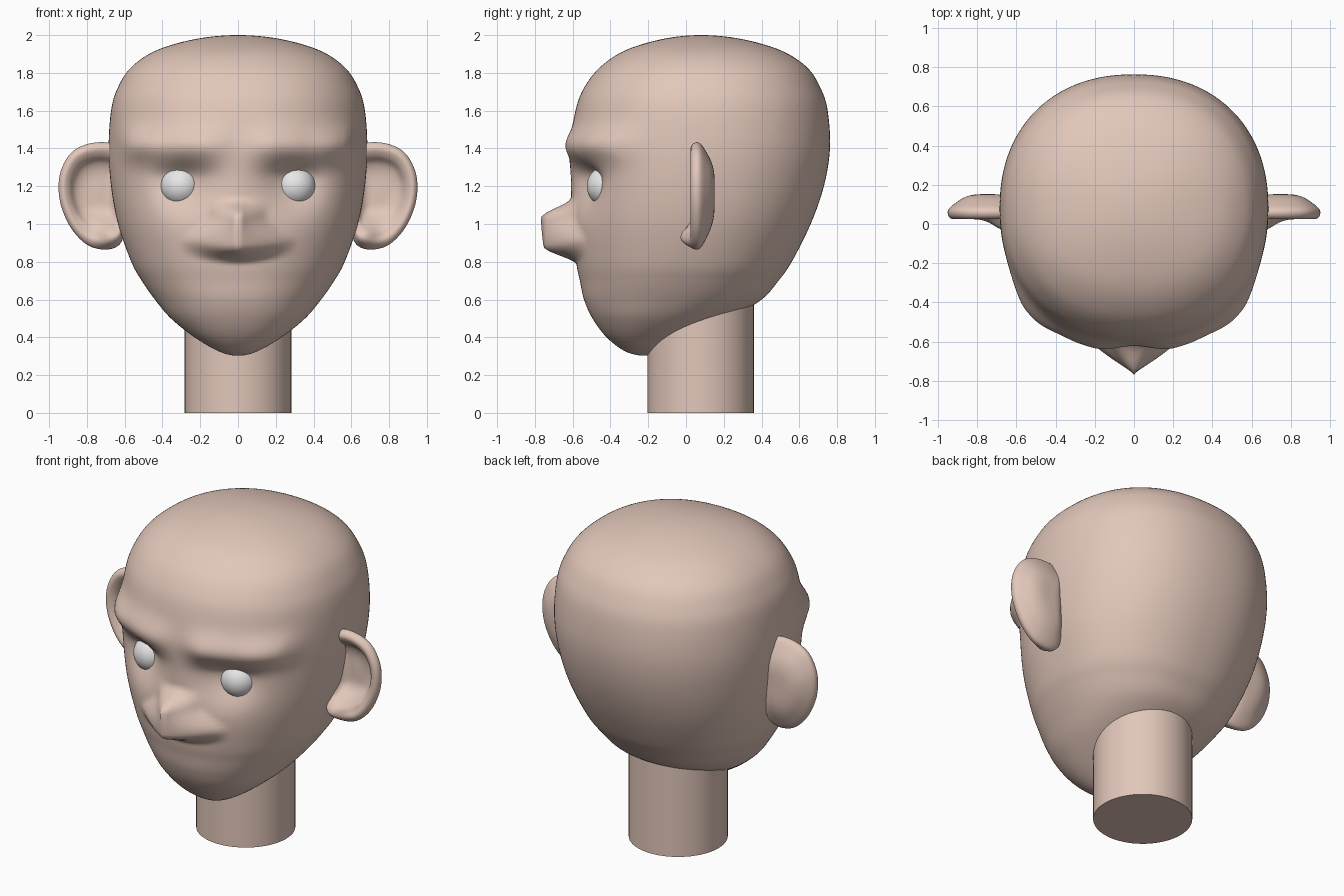
import bpy, bmesh, math

if "Cube" in bpy.data.objects:
    bpy.data.objects.remove(bpy.data.objects["Cube"])


def material(name, rgb):
    m = bpy.data.materials.new(name)
    m.diffuse_color = (*rgb, 1)
    m.use_nodes = True
    m.node_tree.nodes["Principled BSDF"].inputs["Base Color"].default_value = m.diffuse_color
    return m


SKIN = material("skin", (0.76, 0.57, 0.49))
WHITE = material("eye white", (0.80, 0.80, 0.80))


def step(a, b, v):
    t = max(0.0, min(1.0, (v - a) / (b - a)))
    return t * t * (3 - 2 * t)


def bell(v, centre, width):
    return math.exp(-((v - centre) / width) ** 2)


def spline(p0, p1, p2, p3, t):
    return [0.5 * (2 * b + (c - a) * t + (2 * a - 5 * b + 4 * c - d) * t * t
                   + (3 * b - a - 3 * c + d) * t ** 3)
            for a, b, c, d in zip(p0, p1, p2, p3)]


def loft(name, rings, mat, mirror=False):
    """Skin a list of closed rings, merging the collapsed end rings."""
    bm = bmesh.new()
    rows = [[bm.verts.new(p) for p in ring] for ring in rings]
    n = len(rows[0])
    for a, b in zip(rows, rows[1:]):
        for i in range(n):
            j = (i + 1) % n
            bm.faces.new((a[i], a[j], b[j], b[i]))
    bmesh.ops.remove_doubles(bm, verts=bm.verts[:], dist=1e-5)
    bmesh.ops.recalc_face_normals(bm, faces=bm.faces[:])
    me = bpy.data.meshes.new(name)
    bm.to_mesh(me)
    bm.free()
    ob = bpy.data.objects.new(name, me)
    bpy.context.collection.objects.link(ob)
    finish(ob, mat, mirror)


def finish(ob, mat, mirror=False):
    ob.data.materials.append(mat)
    for p in ob.data.polygons:
        p.use_smooth = len(p.vertices) <= 4
    if mirror:
        ob.modifiers.new("mirror", 'MIRROR').use_mirror_merge = False


# Head sections: height, half width, front y, back y, y of widest point
HEAD = [
    (0.303, 0.00, -0.22, -0.22, -0.22),
    (0.325, 0.10, -0.32, -0.15, -0.22),
    (0.40, 0.23, -0.42, 0.01, -0.20),
    (0.50, 0.355, -0.495, 0.23, -0.13),
    (0.60, 0.44, -0.54, 0.40, -0.06),
    (0.70, 0.51, -0.562, 0.49, -0.02),
    (0.80, 0.565, -0.582, 0.56, 0.01),
    (1.00, 0.635, -0.605, 0.66, 0.04),
    (1.20, 0.672, -0.612, 0.73, 0.06),
    (1.40, 0.685, -0.612, 0.762, 0.08),
    (1.60, 0.672, -0.585, 0.75, 0.08),
    (1.72, 0.637, -0.54, 0.712, 0.08),
    (1.83, 0.565, -0.455, 0.64, 0.08),
    (1.92, 0.43, -0.32, 0.50, 0.08),
    (1.98, 0.22, -0.12, 0.29, 0.08),
    (2.00, 0.00, 0.08, 0.08, 0.08),
]


def face_offset(x, z):
    """How far the face is pushed forward at (x, z)."""
    x = abs(x)
    brow = 0.01 + 0.035 * step(0, 0.2, x) + 0.03 * step(0.35, 0.54, x)
    brow *= (1 - step(0.56, 0.67, x)) * bell(z, 1.42, 0.085)
    socket = 0.10 * bell(x, 0.29, 0.16) * bell(z, 1.24, 0.085 if z > 1.24 else 0.16)
    zz = z - 0.6 * x * x
    half = 0.15 + 0.16 * (1 - step(0.90, 1.05, z))
    nose = 0.162 * max(0, 1 - x / half) ** 1.1
    nose *= step(0.785, 0.88, zz) * (1 - step(1.03, 1.14, z))
    return brow - socket + nose


def head_ring(z, w, yf, yb, yc, n=176, power=2 / 2.2):
    ring = []
    for i in range(n):
        a = 2 * math.pi * i / n
        c, s = math.cos(a), math.sin(a)
        x = w * math.copysign(abs(c) ** power, c)
        d = abs(s) ** power
        y = yc + d * ((yb - yc) if s > 0 else (yf - yc))
        if y < yc:
            y -= face_offset(x, z) * step(0, 0.3, yc - y)
        ring.append((x, y, z))
    return ring


def across(row):  # reflected section, so the poles are rounded
    z, w, yf, yb, yc = row
    return (z, -w, yb, yf, yc)


keys = [across(HEAD[1])] + HEAD + [across(HEAD[-2])]
rings = []
for k in range(1, len(keys) - 2):
    for s in range(10):
        rings.append(head_ring(*spline(*keys[k - 1:k + 3], s / 10)))
rings.append(head_ring(*HEAD[-1]))
loft("head", rings, SKIN)

# Ears: outline in x, z, shrunk towards the centre along a cupped profile
OUTLINE = [(0.60, 1.39), (0.68, 1.43), (0.79, 1.425), (0.88, 1.38), (0.935, 1.29),
           (0.95, 1.19), (0.932, 1.08), (0.875, 0.965), (0.79, 0.885), (0.69, 0.865),
           (0.62, 0.90), (0.60, 1.0), (0.60, 1.2)]
PROFILE = [(0, 0.105), (0.35, 0.105), (0.58, 0.085), (0.72, 0.045), (0.86, 0.025),
           (0.96, 0.035), (1.0, 0.058), (0.96, 0.08), (0.82, 0.105), (0.6, 0.135),
           (0.35, 0.15), (0, 0.152)]
m = len(OUTLINE)
edge = [spline(*[OUTLINE[(k + o) % m] for o in (-1, 0, 1, 2)], s / 6)
        for k in range(m) for s in range(6)]
CX, CZ = 0.74, 1.17
curve = [PROFILE[0]] + PROFILE + [PROFILE[-1]]
ear = []
for k in range(1, len(curve) - 2):
    for s in range(4):
        r, y0 = spline(*curve[k - 1:k + 3], s / 4)
        r = 0 if k == 1 and s == 0 else r
        front = k < 7
        ring = []
        for ex, ez in edge:
            x, z, y = CX + r * (ex - CX), CZ + r * (ez - CZ), y0
            if front:  # filled lower bowl and forward lobe
                y -= 0.045 * (1 - step(0.97, 1.09, z)) * (1 - step(0.5, 0.8, r))
                y -= 0.06 * bell(x, 0.67, 0.07) * bell(z, 0.94, 0.06) * (1 - step(0.9, 1, r) * 0.5)
            ring.append((x, y, z))
        ear.append(ring)
ear.append([(CX, PROFILE[-1][1], CZ)] * len(edge))
loft("ears", ear, SKIN, mirror=True)

# Eyes
bpy.ops.mesh.primitive_uv_sphere_add(segments=40, ring_count=24, radius=0.11)
eyes = bpy.context.object
eyes.name = "eyes"
for v in eyes.data.vertices:
    v.co.x += 0.302
    v.co.y -= 0.415
    v.co.z += 1.20
finish(eyes, WHITE, mirror=True)

# Neck
bpy.ops.mesh.primitive_cylinder_add(vertices=64, radius=0.282, depth=0.62,
                                    location=(0, 0.077, 0.31))
neck = bpy.context.object
neck.name = "neck"
finish(neck, SKIN)
